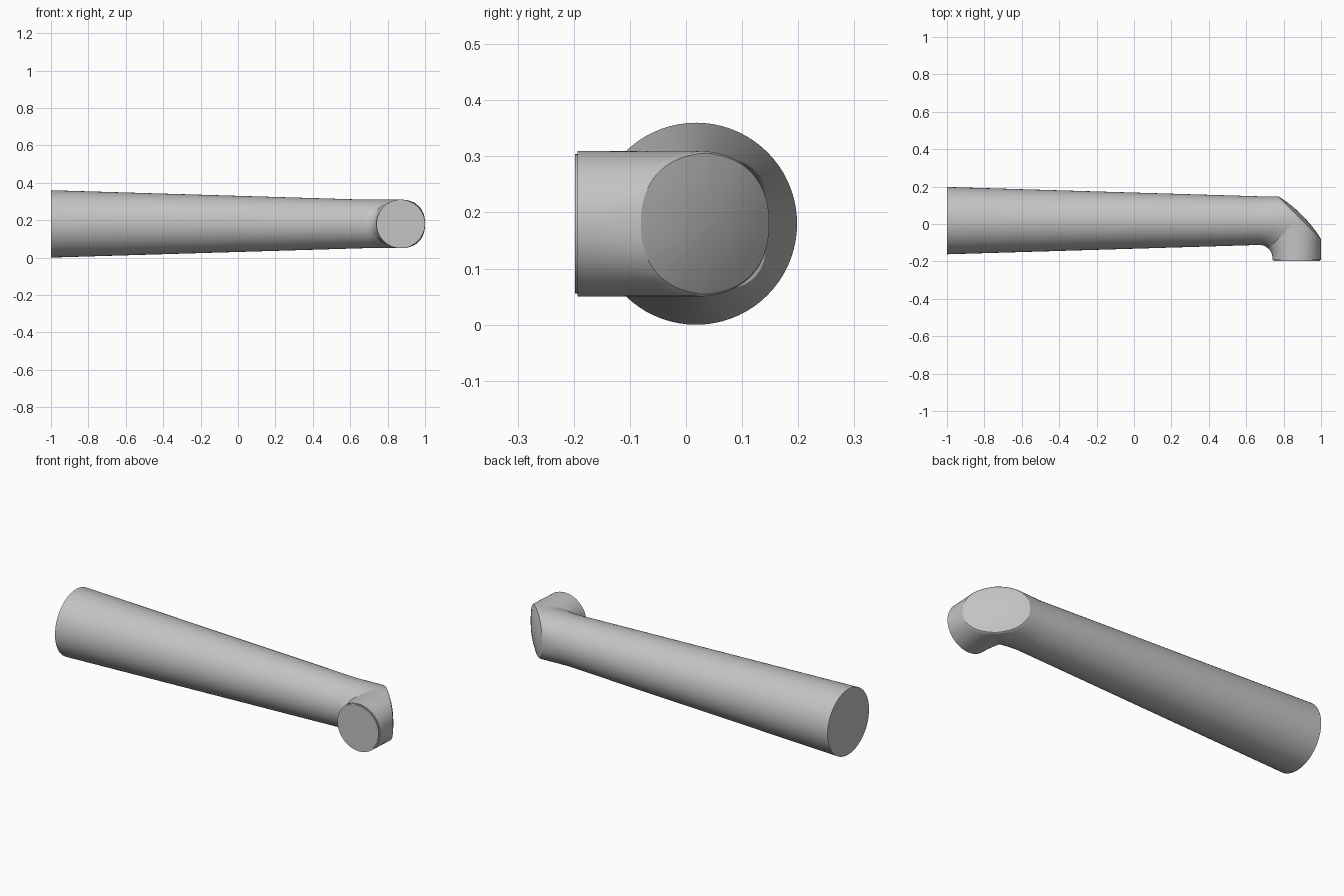
import bpy, bmesh, math
from mathutils import Vector

cube = bpy.data.objects.get("Cube")
if cube:
    bpy.data.objects.remove(cube, do_unlink=True)

SIDES = 72
TUBE, BIG = 0.13, 0.18            # radius at the elbow and at the wide end
BEND = Vector((0.67, -0.182, 0.18))   # centre of the inner bend
AXIS = 0.2                        # distance from bend centre to tube axis

grey = bpy.data.materials.new("plain grey")
grey.use_nodes = True
colour = (0.55, 0.55, 0.55, 1)
grey.diffuse_color = colour
grey.node_tree.nodes["Principled BSDF"].inputs["Base Color"].default_value = colour

bm = bmesh.new()


def round_ring(t, along, radius):
    """Circular section on the plane at bend angle t, shifted along the tube."""
    out = Vector((math.sin(t), math.cos(t), 0))
    ahead = Vector((math.cos(t), -math.sin(t), 0))
    ring = []
    for i in range(SIDES):
        a = math.tau * i / SIDES
        p = BEND + ahead * along + out * (AXIS + radius * math.cos(a))
        ring.append(bm.verts.new(p + Vector((0, 0, radius * math.sin(a)))))
    return ring


def elbow_ring(t):
    """Mitred outside, rounded inside."""
    out = Vector((math.sin(t), math.cos(t), 0))
    stretch = 1 / math.cos(min(t, math.pi / 2 - t))
    inner = AXIS - TUBE
    ring = []
    for i in range(SIDES):
        a = math.tau * i / SIDES
        c, s = math.cos(a), math.sin(a)
        if c < 0:
            r = inner + (AXIS * stretch - inner) * (1 + c)
        else:
            r = (AXIS + TUBE * c) * stretch
            s = math.copysign(abs(s) ** (1 - 0.3 * math.sin(2 * t)), s)
        ring.append(bm.verts.new(BEND + out * r + Vector((0, 0, TUBE * s))))
    return ring


# Tapered handle, elbow, short outlet with a small stepped lip
quarter = math.pi / 2
rings = [round_ring(0, -1 - BEND.x, BIG)]
rings += [elbow_ring(quarter * k / 24) for k in range(25)]
rings += [round_ring(quarter, d, r) for d, r in
          ((0.011, TUBE), (0.011, 0.124), (0.016, 0.124))]
for a, b in zip(rings, rings[1:]):
    for i in range(SIDES):
        j = (i + 1) % SIDES
        bm.faces.new((a[i], a[j], b[j], b[i]))
bm.faces.new(rings[0])
bm.faces.new(rings[-1])

# Slice off the outer corner
normal = Vector((1, 1, 0)).normalized()
cut = bmesh.ops.bisect_plane(
    bm, geom=bm.verts[:] + bm.edges[:] + bm.faces[:], dist=1e-5,
    plane_co=BEND + normal * 0.3, plane_no=normal, clear_outer=True)
rim = [e for e in bm.edges if e.is_boundary]

# Gently domed corner plate, built inwards from the cut rim
rim_verts = {v for e in rim for v in e.verts}
centre = sum((v.co for v in rim_verts), Vector()) / len(rim_verts)
centre = BEND + normal * 0.3 + Vector((1, -1, 0)).normalized() * (
    (centre - BEND).dot(Vector((1, -1, 0)).normalized()))
scale, height = 1.0, 0.0
for new_scale in (0.97, 0.8, 0.6, 0.4, 0.2, 0.02):
    new_height = 0.004 + 0.02 * (1 - new_scale ** 2)
    grown = bmesh.ops.extrude_edge_only(bm, edges=rim)["geom"]
    for v in (g for g in grown if isinstance(g, bmesh.types.BMVert)):
        flat = v.co - centre - normal * height
        v.co = centre + flat * (new_scale / scale) + normal * new_height
    rim = [g for g in grown if isinstance(g, bmesh.types.BMEdge)]
    scale, height = new_scale, new_height
bmesh.ops.holes_fill(bm, edges=rim, sides=0)
bmesh.ops.recalc_face_normals(bm, faces=bm.faces[:])

mesh = bpy.data.meshes.new("elbow_handle")
bm.to_mesh(mesh)
bm.free()
mesh.materials.append(grey)
handle = bpy.data.objects.new("elbow_handle", mesh)
bpy.context.collection.objects.link(handle)
bpy.ops.object.select_all(action='DESELECT')
handle.select_set(True)
bpy.context.view_layer.objects.active = handle
bpy.ops.object.shade_smooth_by_angle(angle=math.radians(30))
